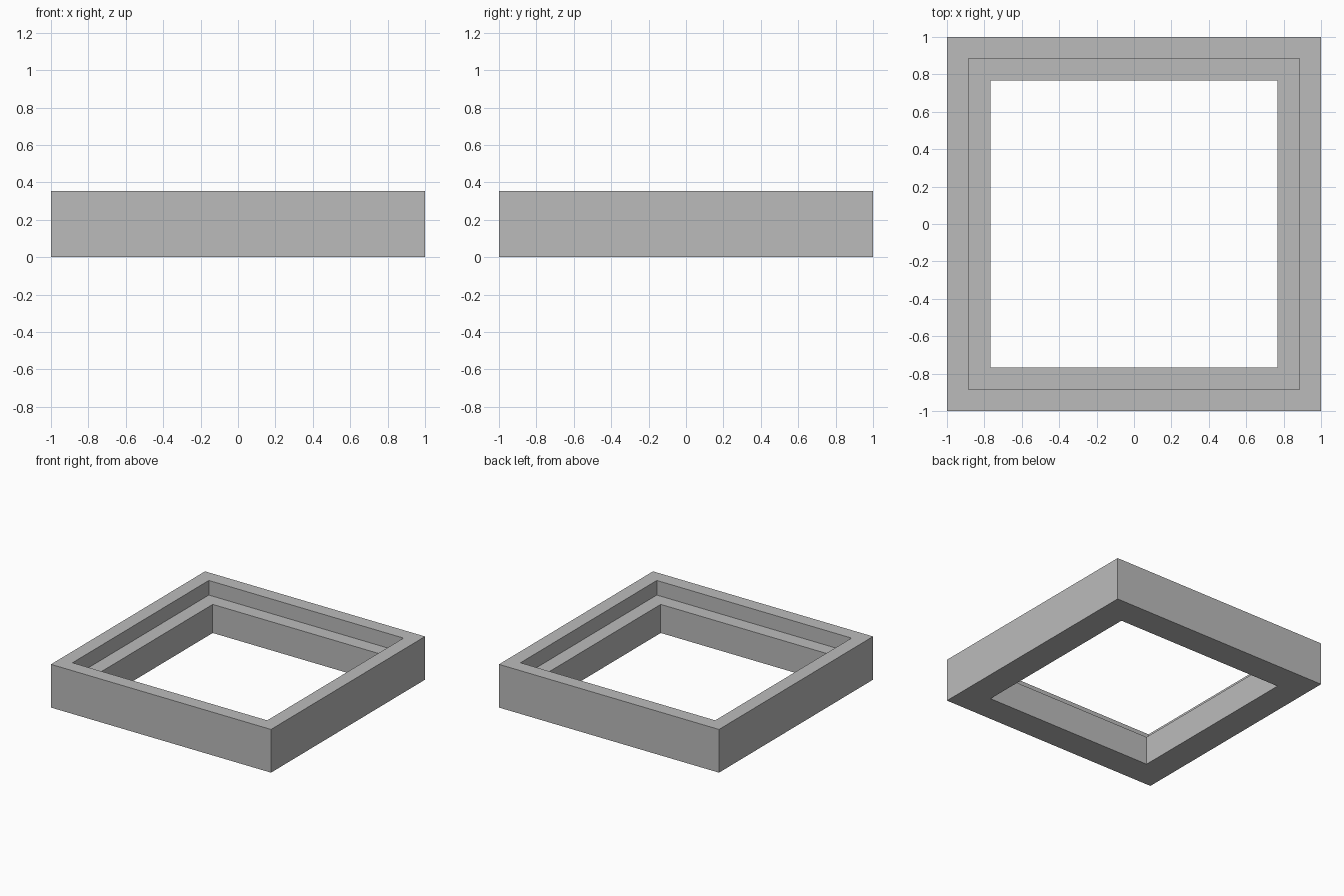
import bpy
import bmesh

cube = bpy.data.objects.get("Cube")
if cube:
    bpy.data.objects.remove(cube, do_unlink=True)

HEIGHT, LEDGE = 0.355, 0.235
OUTER, REBATE, OPENING = 1.0, 0.885, 0.767

# Plain grey material
grey = bpy.data.materials.new("plain grey")
grey.use_nodes = True
colour = (0.5, 0.5, 0.5, 1)
grey.diffuse_color = colour
grey.node_tree.nodes["Principled BSDF"].inputs["Base Color"].default_value = colour

# Stepped cross-section as (half width, height), swept around a square
profile = [(OUTER, 0), (OUTER, HEIGHT), (REBATE, HEIGHT),
           (REBATE, LEDGE), (OPENING, LEDGE), (OPENING, 0)]
corners = [(-1, -1), (1, -1), (1, 1), (-1, 1)]

bm = bmesh.new()
rings = [[bm.verts.new((sx * r, sy * r, z)) for sx, sy in corners]
         for r, z in profile]
for i, ring in enumerate(rings):
    above = rings[(i + 1) % len(rings)]
    for j in range(4):
        k = (j + 1) % 4
        bm.faces.new((ring[j], ring[k], above[k], above[j]))
bmesh.ops.recalc_face_normals(bm, faces=bm.faces)

# Square frame with an inner ledge
mesh = bpy.data.meshes.new("rebated_frame")
bm.to_mesh(mesh)
bm.free()
mesh.materials.append(grey)
frame = bpy.data.objects.new("rebated_frame", mesh)
bpy.context.collection.objects.link(frame)
